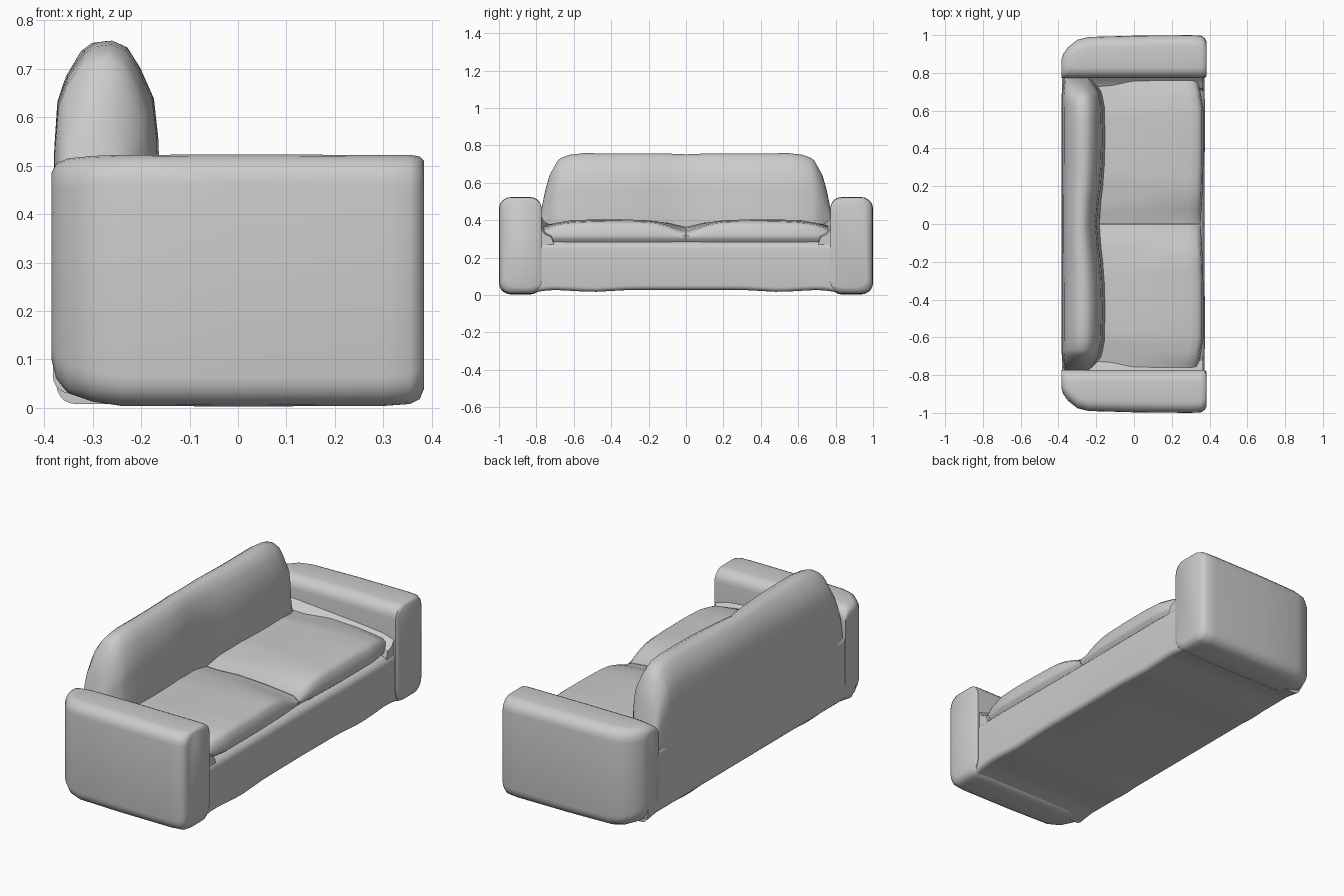
import bpy, bmesh, math
from mathutils import Vector

if "Cube" in bpy.data.objects:
    bpy.data.objects.remove(bpy.data.objects["Cube"])

fabric = bpy.data.materials.new("grey_fabric")
fabric.use_nodes = True
fabric.diffuse_color = (0.6, 0.6, 0.6, 1)
fabric.node_tree.nodes["Principled BSDF"].inputs["Base Color"].default_value = (0.6, 0.6, 0.6, 1)


def interp(points, t):
    """Smoothly read a value from (position, value) pairs."""
    if t <= points[0][0]:
        return points[0][1]
    for (a, va), (b, vb) in zip(points, points[1:]):
        if t <= b:
            return va + (vb - va) * (t - a) / (b - a)
    return points[-1][1]


def loft(name, rings, angle=50):
    """Skin a list of equal-length rings and cap both ends."""
    bm = bmesh.new()
    loops = [[bm.verts.new(p) for p in ring] for ring in rings]
    n = len(loops[0])
    for a, b in zip(loops, loops[1:]):
        for i in range(n):
            j = (i + 1) % n
            bm.faces.new((a[i], a[j], b[j], b[i]))
    bm.faces.new(loops[0])
    bm.faces.new(loops[-1])
    bmesh.ops.recalc_face_normals(bm, faces=bm.faces)
    mesh = bpy.data.meshes.new(name)
    bm.to_mesh(mesh)
    bm.free()
    mesh.materials.append(fabric)
    obj = bpy.data.objects.new(name, mesh)
    bpy.context.collection.objects.link(obj)
    bpy.context.view_layer.objects.active = obj
    obj.select_set(True)
    bpy.ops.object.shade_smooth_by_angle(angle=math.radians(angle))
    obj.select_set(False)
    return obj


def rounded(x0, x1, z0, z1, radii, steps=5):
    """Rounded rectangle; radii run bottom-left, bottom-right, top-right, top-left."""
    pts = []
    for k, (r, cx, cz, sx, sz) in enumerate(zip(
            radii, (x0, x1, x1, x0), (z0, z0, z1, z1), (1, -1, -1, 1), (1, 1, -1, -1))):
        for i in range(steps + 1):
            a = math.pi * (1 + k / 2) + math.pi / 2 * i / steps
            pts.append((cx + sx * r + r * math.cos(a), cz + sz * r + r * math.sin(a)))
    return pts


# Arms: rounded section run front to back, tapering at the rear outer corner
stations = [(-0.385, 0.87, 0.10, 0.485), (-0.375, 0.90, 0.06, 0.505), (-0.35, 0.935, 0.03, 0.515),
            (-0.30, 0.975, 0.013, 0.52), (-0.24, 0.99, 0.004, 0.522), (0.0, 0.997, 0.003, 0.523),
            (0.30, 1.0, 0.004, 0.522), (0.355, 0.997, 0.008, 0.522), (0.375, 0.985, 0.018, 0.519),
            (0.384, 0.965, 0.04, 0.51)]
for side, label in ((1, "left"), (-1, "right")):
    rings = []
    for x, outer, low, high in stations:
        inner = 0.772 + (0.012 if x > 0.38 else 0)
        r = min(0.06, (outer - inner) * 0.4)
        rings.append([(x, side * y, z) for y, z in
                      rounded(inner, outer, low, high, (r, r, r, r))])
    loft(label + "_arm", rings)

# Base: long rail with a rolled upper front edge and a slightly wavy underside
rings = []
for i in range(33):
    y = -0.85 + 1.7 * i / 32
    low = interp([(0, 0.027), (0.3, 0.027), (0.5, 0.016), (0.72, 0.028), (0.85, 0.008)], abs(y))
    front = interp([(0, 0.372), (0.6, 0.376), (0.85, 0.37)], abs(y))
    rings.append([(x, y, z) for x, z in
                  rounded(-0.375, front, low, 0.285, (0.04, 0.025, 0.04, 0.01))])
loft("base", rings)

# Fillets: sunken upholstery joining the seat to the inside of each arm
for side, label in ((1, "left"), (-1, "right")):
    rings = []
    for x, high in ((-0.30, 0.40), (-0.1, 0.385), (0.15, 0.365), (0.30, 0.35), (0.365, 0.33)):
        section = [(0.70, 0.25), (0.82, 0.25), (0.82, high + 0.05), (0.775, high + 0.025),
                   (0.755, high - 0.005), (0.72, high - 0.02)]
        rings.append([(x, side * y, z) for y, z in section])
    loft(label + "_seat_fillet", rings)

# Seat cushions: crowned section, sagging at the centre seam and drawn in at the arms
for side, label in ((1, "left"), (-1, "right")):
    rings = []
    for i in range(25):
        t = i / 24
        y = 0.002 + 0.764 * t
        top = interp([(0, 0.345), (0.04, 0.352), (0.1, 0.374), (0.16, 0.39), (0.22, 0.396),
                      (0.5, 0.398), (0.62, 0.392), (0.7, 0.38), (0.766, 0.352)], y)
        rear = interp([(0, 0.362), (0.1, 0.385), (0.25, 0.4), (0.6, 0.4), (0.766, 0.37)], y)
        front = interp([(0, 0.352), (0.15, 0.362), (0.35, 0.368), (0.6, 0.368),
                        (0.7, 0.352), (0.766, 0.335)], y)
        section = [(-0.25, 0.24), (front - 0.04, 0.24), (front - 0.022, 0.285),
                   (front - 0.002, 0.300), (front, 0.318), (front - 0.008, top - 0.022),
                   (front - 0.028, top - 0.006), (front - 0.07, top), (0.15, (top + rear) / 2 + 0.004),
                   (0.0, rear + 0.002), (-0.12, rear - 0.004), (-0.25, rear)]
        rings.append([(x, side * y, z) for x, z in section])
    loft(label + "_seat_cushion", rings)

# Backrest: plump upright section with two soft bulges and rounded shoulders
outline = [(0, 0.752), (0.12, 0.757), (0.3, 0.757), (0.55, 0.758), (0.62, 0.75), (0.665, 0.735),
           (0.685, 0.72), (0.705, 0.685), (0.73, 0.64), (0.75, 0.57), (0.765, 0.50), (0.785, 0.40)]
ys = [y for y, _ in outline] + [0.2, 0.4, 0.48]
ys = sorted(set(ys + [-y for y in ys]))
rings = []
for y in ys:
    top = interp(outline, abs(y))
    front = interp([(0, -0.198), (0.1, -0.19), (0.25, -0.170), (0.45, -0.164), (0.62, -0.168),
                    (0.70, -0.185), (0.74, -0.215), (0.785, -0.25)], abs(y))
    lean = interp([(0, 0), (0.68, 0), (0.785, 0.015)], abs(y))
    rear = -0.384 + lean
    width = front - rear
    h = top - 0.36
    section = [(front - 0.03, 0.06), (front + 0.015, 0.36), (front + 0.004, 0.36 + h * 0.25),
               (front, 0.36 + h * 0.5), (front - width * 0.04, 0.36 + h * 0.7),
               (front - width * 0.17, 0.36 + h * 0.86), (front - width * 0.29, 0.36 + h * 0.965),
               (front - width * 0.43, top), (rear + width * 0.42, top - h * 0.01),
               (rear + width * 0.31, 0.36 + h * 0.95), (rear + width * 0.15, 0.36 + h * 0.82),
               (rear + width * 0.06, 0.36 + h * 0.69), (rear + 0.005, 0.36 + h * 0.45),
               (rear, 0.36), (rear, 0.12), (rear + 0.01, 0.07), (rear + 0.035, 0.035),
               (rear + 0.09, 0.028)]
    rings.append([(x, y, z) for x, z in section])
loft("backrest", rings)

# Rear panel: closes the gap between the backrest and the rear of the arms
rings = [[(x, y, z) for x, z in rounded(-0.382, -0.30, 0.03, 0.37, (0.035, 0.02, 0.03, 0.03))]
         for y in (-0.86, -0.8, 0, 0.8, 0.86)]
loft("rear_panel", rings)
